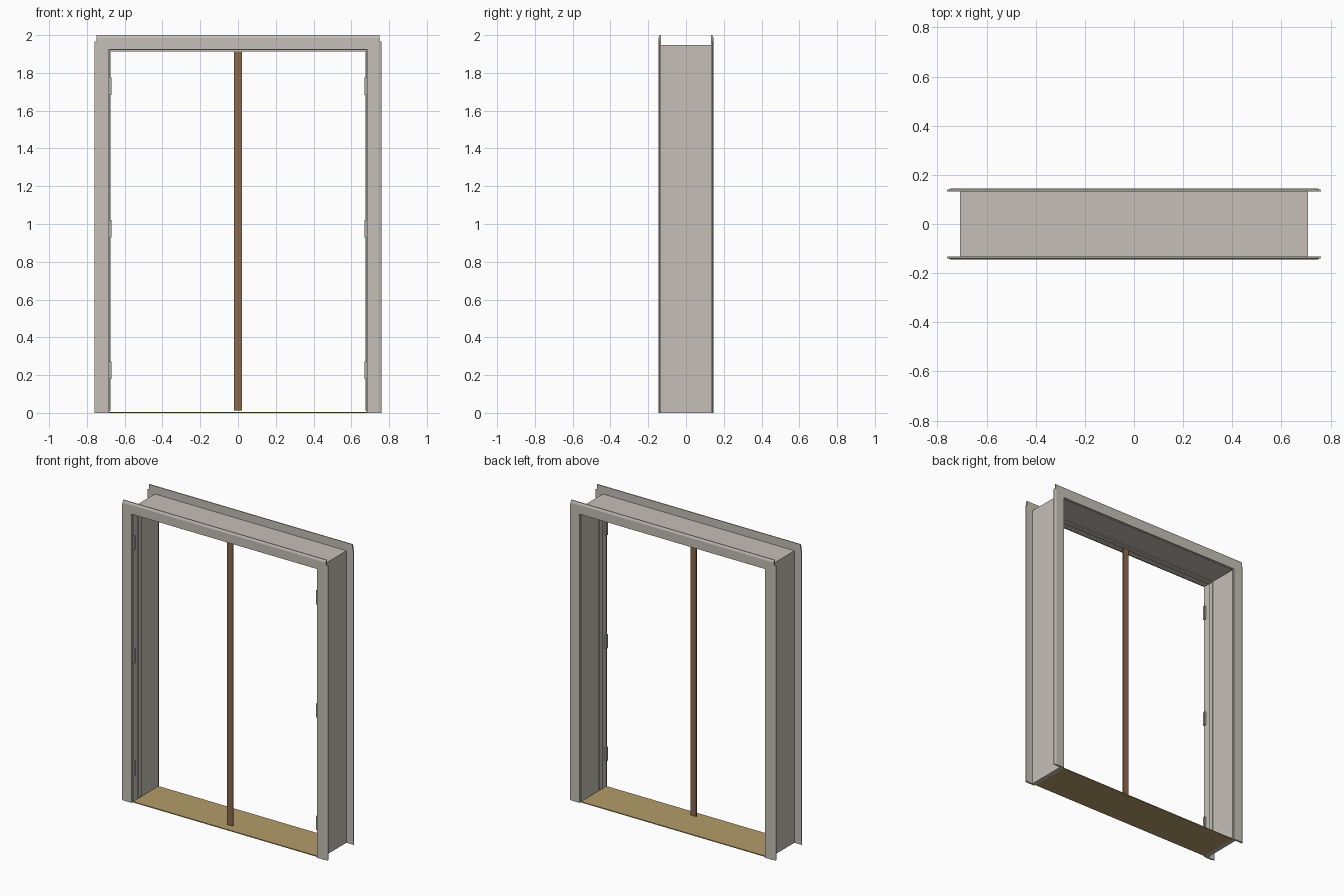
import bpy, bmesh
from mathutils import Vector

cube = bpy.data.objects.get("Cube")
if cube:
    bpy.data.objects.remove(cube, do_unlink=True)


def material(name, rgb):
    m = bpy.data.materials.new(name)
    m.use_nodes = True
    m.diffuse_color = (*rgb, 1)
    m.node_tree.nodes["Principled BSDF"].inputs["Base Color"].default_value = (*rgb, 1)
    return m


PAINT = material("warm grey paint", (0.56, 0.53, 0.475))
TAN = material("tan threshold", (0.45, 0.33, 0.14))
BROWN = material("brown wood", (0.26, 0.14, 0.07))
METAL = material("grey hinge metal", (0.42, 0.41, 0.38))


def finish(name, bm, mat):
    bmesh.ops.recalc_face_normals(bm, faces=bm.faces)
    mesh = bpy.data.meshes.new(name)
    bm.to_mesh(mesh)
    bm.free()
    mesh.materials.append(mat)
    ob = bpy.data.objects.new(name, mesh)
    bpy.context.collection.objects.link(ob)
    return ob


def box(name, x, y, z, mat):
    bm = bmesh.new()
    bmesh.ops.create_cube(bm, size=1)
    for v in bm.verts:
        v.co = Vector([(a + b) / 2 + c * (b - a) for (a, b), c in zip((x, y, z), v.co)])
    return finish(name, bm, mat)


def arch(name, half_width, height, profile, mat, bottom=0.0):
    """Sweep a profile of (outward offset, y) up one side, over and down the other."""
    bm = bmesh.new()
    rings = []
    for side, at_top in ((-1, False), (-1, True), (1, True), (1, False)):
        rings.append([bm.verts.new((side * (half_width + o), y,
                                    height + o if at_top else bottom))
                      for o, y in profile])
    n = len(profile)
    for a, b in zip(rings, rings[1:]):
        for i in range(n):
            j = (i + 1) % n
            bm.faces.new((a[i], a[j], b[j], b[i]))
    bm.faces.new(rings[0])
    bm.faces.new(rings[-1])
    return finish(name, bm, mat)


# Jamb lining and the door stop planted on its inner face
arch("jamb", 0.68, 1.92,
     [(0, -0.135), (0.027, -0.135), (0.027, 0.135), (0, 0.135)], PAINT)
arch("door_stop", 0.674, 1.913,
     [(0, -0.085), (0.008, -0.085), (0.008, -0.05), (0, -0.05)], PAINT, bottom=0.012)

# Casings on both faces, tapered to a thin outer edge
cutters = []
for side, label in ((-1, "left"), (1, "right")):
    ends = sorted((side * 0.75, side * 0.8))
    cutter = box(label + "_corner_cutter", ends, (-0.2, 0.2), (1.965, 2.1), PAINT)
    cutter.hide_render = True
    cutter.hide_viewport = True
    cutter.display_type = 'WIRE'
    cutters.append(cutter)

for side, label in ((-1, "front"), (1, "back")):
    casing = arch(label + "_casing", 0.685, 1.925,
                  [(o, side * y) for o, y in ((0, 0.133), (0.075, 0.133), (0.075, 0.139),
                                              (0.06, 0.145), (0, 0.145))], PAINT)
    for cutter in cutters:
        cut = casing.modifiers.new("corner notch", 'BOOLEAN')
        cut.operation = 'DIFFERENCE'
        cut.solver = 'EXACT'
        cut.object = cutter

# Threshold plate
box("threshold", (-0.68, 0.68), (-0.135, 0.135), (0, 0.006), TAN)

# Meeting strip down the middle, with a raised face
box("meeting_strip", (-0.021, 0.022), (-0.086, -0.077), (0.012, 1.912), BROWN)
box("meeting_strip_face", (-0.012, 0.013), (-0.089, -0.085), (0.012, 1.912), BROWN)

# Three hinges on each side
for side, label in ((-1, "right"), (1, "left")):
    for z, level in ((0.225, "lower"), (0.975, "middle"), (1.73, "upper")):
        box(f"{label}_{level}_hinge", sorted((side * 0.671, side * 0.682)),
            (-0.138, -0.12), (z - 0.046, z + 0.046), METAL)
